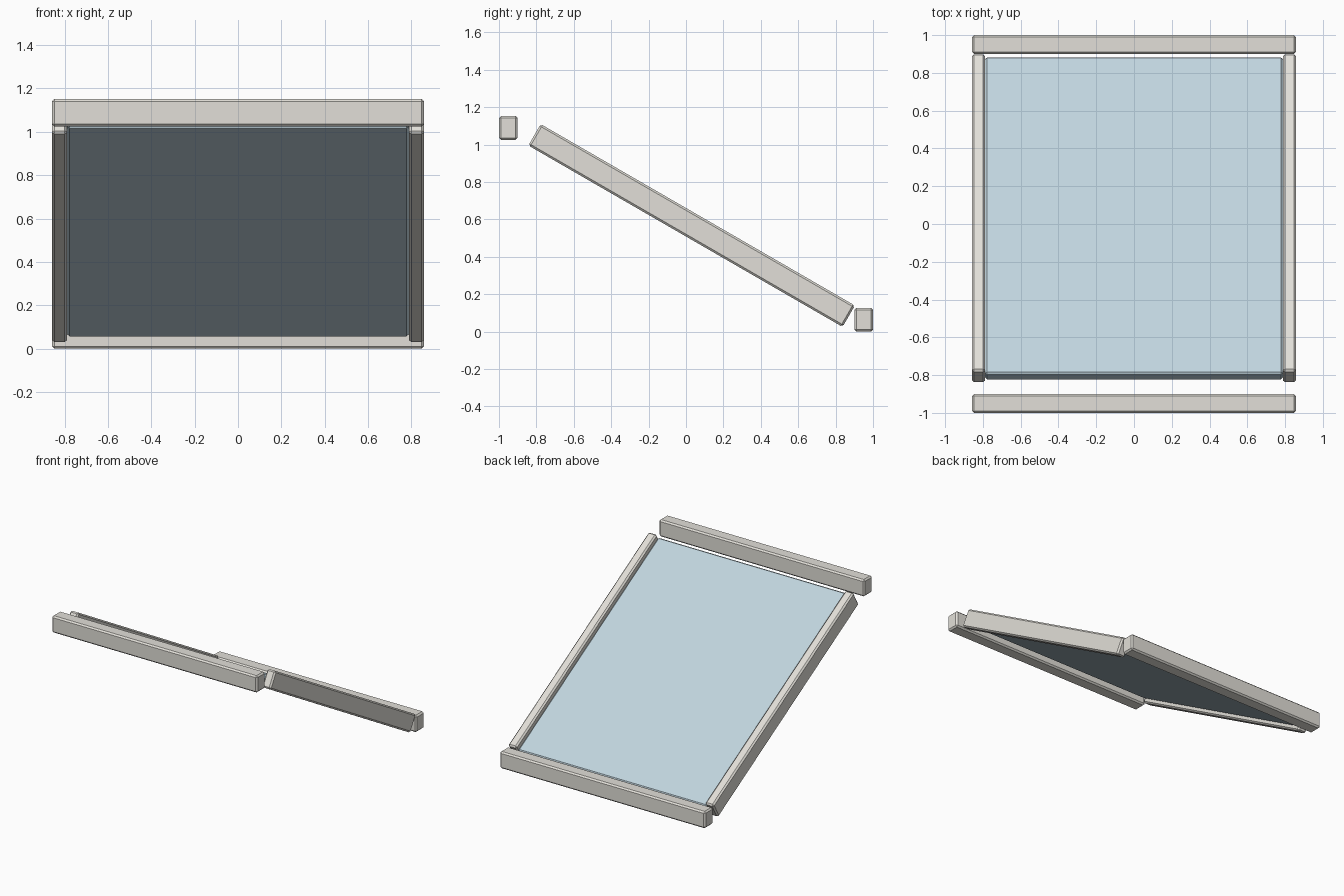
import bpy
from math import radians
from mathutils import Matrix

cube = bpy.data.objects.get("Cube")
if cube:
    bpy.data.objects.remove(cube, do_unlink=True)


def make_material(name, rgb):
    mat = bpy.data.materials.new(name)
    mat.use_nodes = True
    mat.diffuse_color = (*rgb, 1)
    mat.node_tree.nodes["Principled BSDF"].inputs["Base Color"].default_value = (*rgb, 1)
    return mat


frame_paint = make_material("warm white frame", (0.76, 0.74, 0.69))
glass_blue = make_material("pale blue glass", (0.53, 0.66, 0.73))

SLOPE = radians(-30)      # pane falls towards the back
HALF_WIDTH = 0.858
RAIL_WIDTH = 0.07
RAIL_LENGTH = 1.94
PANE_CENTRE = (0.03, 0.567)


def beveled_box(name, centre, size, mat, tilt=0.0, bevel=0.011):
    """Box with chamfered edges, tilted about the x axis."""
    bpy.ops.mesh.primitive_cube_add(size=1, location=centre, rotation=(tilt, 0, 0))
    obj = bpy.context.object
    obj.name = name
    obj.data.transform(Matrix.Diagonal((*size, 1)))
    obj.data.materials.append(mat)
    mod = obj.modifiers.new("chamfer", 'BEVEL')
    mod.width = bevel
    mod.segments = 1
    return obj


# Horizontal beams: high one at the front, low one at the back
beam_size = (2 * HALF_WIDTH, 0.1, 0.127)
beveled_box("front_beam", (0, -0.95, 1.0885), beam_size, frame_paint)
beveled_box("back_beam", (0, 0.95, 0.0635), beam_size, frame_paint)

# Sloping side rails
for side, sign in (("left", 1), ("right", -1)):
    beveled_box(side + "_rail",
                (sign * (HALF_WIDTH - RAIL_WIDTH / 2), *PANE_CENTRE),
                (RAIL_WIDTH, RAIL_LENGTH, 0.132), frame_paint, SLOPE)

# Glass pane recessed between the rails
beveled_box("glass_pane", (0, *PANE_CENTRE),
            (2 * (HALF_WIDTH - RAIL_WIDTH), RAIL_LENGTH, 0.07), glass_blue, SLOPE)
